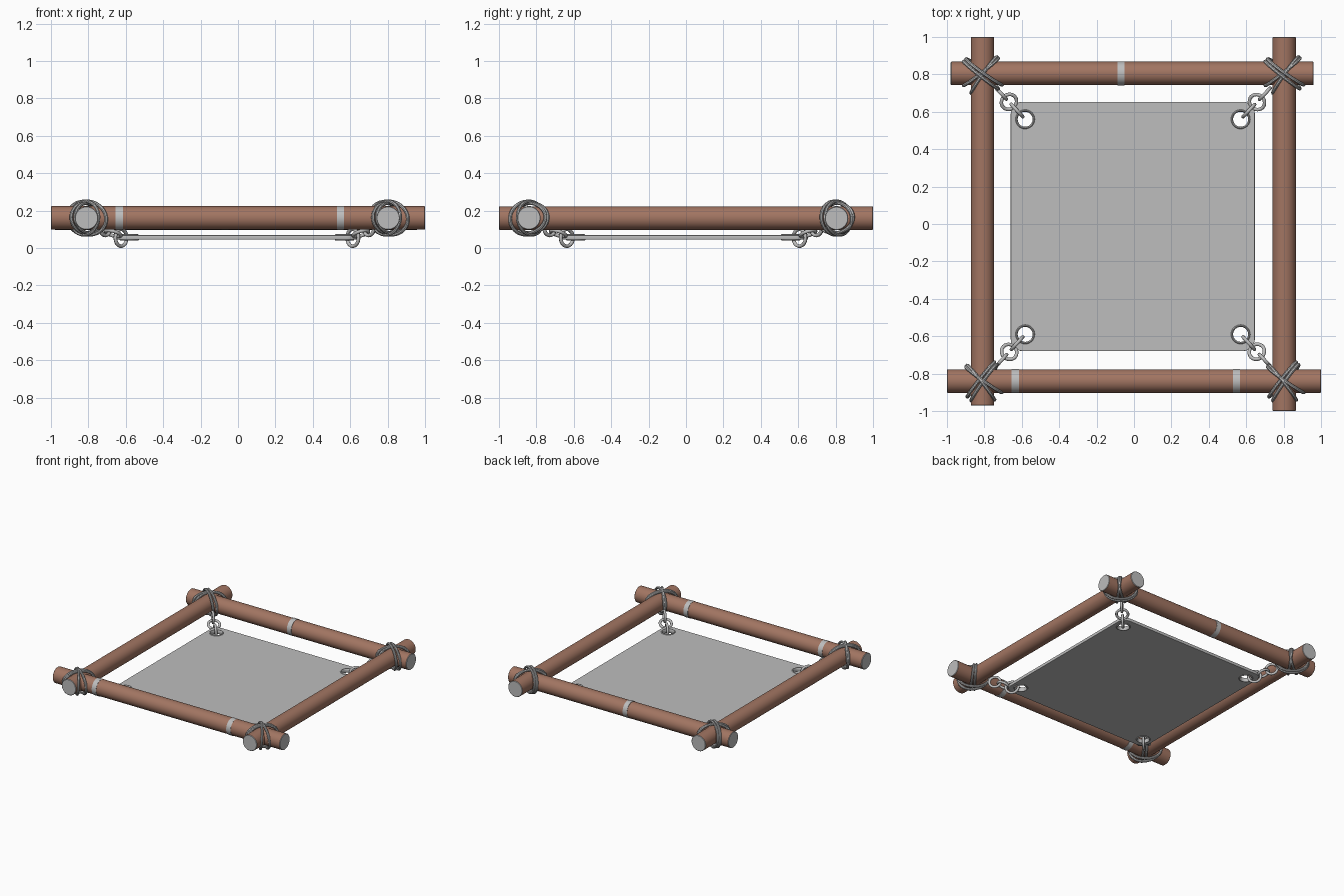
import bpy, math
from math import sin, cos, pi, atan2

if "Cube" in bpy.data.objects:
    bpy.data.objects.remove(bpy.data.objects["Cube"])

def material(name, rgb):
    m = bpy.data.materials.new(name)
    m.diffuse_color = (*rgb, 1)
    m.use_nodes = True
    m.node_tree.nodes["Principled BSDF"].inputs["Base Color"].default_value = m.diffuse_color
    return m

BROWN = material("wood brown", (0.36, 0.178, 0.122))
GREY = material("light grey", (0.51, 0.51, 0.51))
R, Z = 0.0625, 0.16

def finish(name, *mats):
    o = bpy.context.object
    o.name = name
    for m in mats:
        o.data.materials.append(m)
    bpy.ops.object.shade_smooth_by_angle(angle=math.radians(40))
    return o

def log(name, axis, lo, hi, across, z):
    # wooden pole with grey cut ends
    mid = (lo + hi) / 2
    loc = (mid, across, z) if axis == 'x' else (across, mid, z)
    rot = (0, pi / 2, 0) if axis == 'x' else (pi / 2, 0, 0)
    bpy.ops.mesh.primitive_cylinder_add(vertices=40, radius=R, depth=hi - lo, location=loc, rotation=rot)
    o = finish(name, BROWN, GREY)
    for p in o.data.polygons:
        p.material_index = 1 if abs(p.normal.z) > 0.9 else 0
    b = o.modifiers.new("soft_rim", 'BEVEL')
    b.width, b.segments = 0.003, 1

log("front_log", 'x', -1.0, 1.0, -0.84, Z + 0.001)
log("back_log", 'x', -0.98, 0.96, 0.805, Z - 0.001)
log("left_log", 'y', -0.97, 1.0, -0.81, Z)
log("right_log", 'y', -1.0, 1.0, 0.803, Z)

# painted bands around the front and back logs
for i, (x, y, w) in enumerate([(-0.635, -0.84, 0.038), (0.548, -0.84, 0.038), (-0.07, 0.805, 0.038)]):
    bpy.ops.mesh.primitive_cylinder_add(vertices=40, radius=R + 0.002, depth=w,
                                        location=(x, y, Z), rotation=(0, pi / 2, 0))
    finish("band_%d" % i, GREY)

def curve_object(name, loops, dims, **props):
    cu = bpy.data.curves.new(name, 'CURVE')
    cu.dimensions = dims
    for k, v in props.items():
        setattr(cu, k, v)
    for pts in loops:
        s = cu.splines.new('POLY')
        s.points.add(len(pts) - 1)
        for p, c in zip(s.points, pts):
            p.co = (*c, 1)
        s.use_cyclic_u = True
    o = bpy.data.objects.new(name, cu)
    bpy.context.collection.objects.link(o)
    bpy.ops.object.select_all(action='DESELECT')
    o.select_set(True)
    bpy.context.view_layer.objects.active = o
    bpy.ops.object.convert(target='MESH')
    return finish(name, GREY)

# hanging sheet: rounded rectangle with four eyelet holes
HOLES = [(sx, sy, -0.582 if sx < 0 else 0.57, 0.56 if sy > 0 else -0.59) for sx in (-1, 1) for sy in (-1, 1)]
x0, x1, y0, y1, cr = -0.656, 0.643, -0.676, 0.65, 0.06
outline = []
for cx, cy, a0 in [(x1 - cr, y1 - cr, 0), (x0 + cr, y1 - cr, 90), (x0 + cr, y0 + cr, 180), (x1 - cr, y0 + cr, 270)]:
    for k in range(9):
        a = math.radians(a0 + k * 11.25)
        outline.append((cx + cr * cos(a), cy + cr * sin(a), 0))
circles = [[(hx + 0.046 * cos(-t * pi / 16), hy + 0.046 * sin(-t * pi / 16), 0) for t in range(32)]
           for _, _, hx, hy in HOLES]
sheet = curve_object("sheet", [outline] + circles, '2D', fill_mode='BOTH', extrude=0.009,
                     bevel_depth=0.003, bevel_resolution=1)
sheet.location.z = 0.057

def torus(name, loc, rot, major, minor, flat=1):
    bpy.ops.mesh.primitive_torus_add(location=loc, rotation=rot, major_radius=major, minor_radius=minor,
                                     major_segments=32, minor_segments=12)
    bpy.context.object.scale.z = flat
    return finish(name, GREY)

for i, (sx, sy, hx, hy) in enumerate(HOLES):
    cx, cy = (-0.81 if sx < 0 else 0.803), (0.805 if sy > 0 else -0.84)
    ang = atan2(cy - hy, cx - hx)

    def along(d, z):
        return (hx + d * cos(ang), hy + d * sin(ang), z)

    # eyelet, then three chain links climbing to the corner
    torus("eyelet_%d" % i, (hx, hy, 0.057), (0, 0, 0), 0.047, 0.007, 2.5)
    torus("lower_link_%d" % i, along(0.064, 0.055), (pi / 2, 0, ang), 0.045, 0.0095)
    torus("middle_link_%d" % i, along(0.127, 0.078), (0, -0.4, ang), 0.042, 0.0095)
    torus("upper_link_%d" % i, along(0.188, 0.108), (pi / 2, 0, ang), 0.041, 0.0095)

    # rope lashing: crossed pairs of loops around the joint
    loops = []
    for q, dirn in enumerate((pi / 4, 3 * pi / 4)):
        for off, twist in ((-0.012, 0.02), (0.012, 0.014 * (-1) ** (i + q))):
            pts = []
            for k in range(40):
                t = 2 * pi * k / 40
                d = 0.117 * cos(t)
                h = (0.080 + 0.010 * q) * sin(t)
                w = off + twist * sin(t + 0.7) * 0.6 + twist * cos(t) * 0.6
                pts.append((cx + d * cos(dirn) - w * sin(dirn), cy + d * sin(dirn) + w * cos(dirn), Z + h))
            loops.append(pts)
    curve_object("lashing_%d" % i, loops, '3D', bevel_depth=0.0095, bevel_resolution=2)
